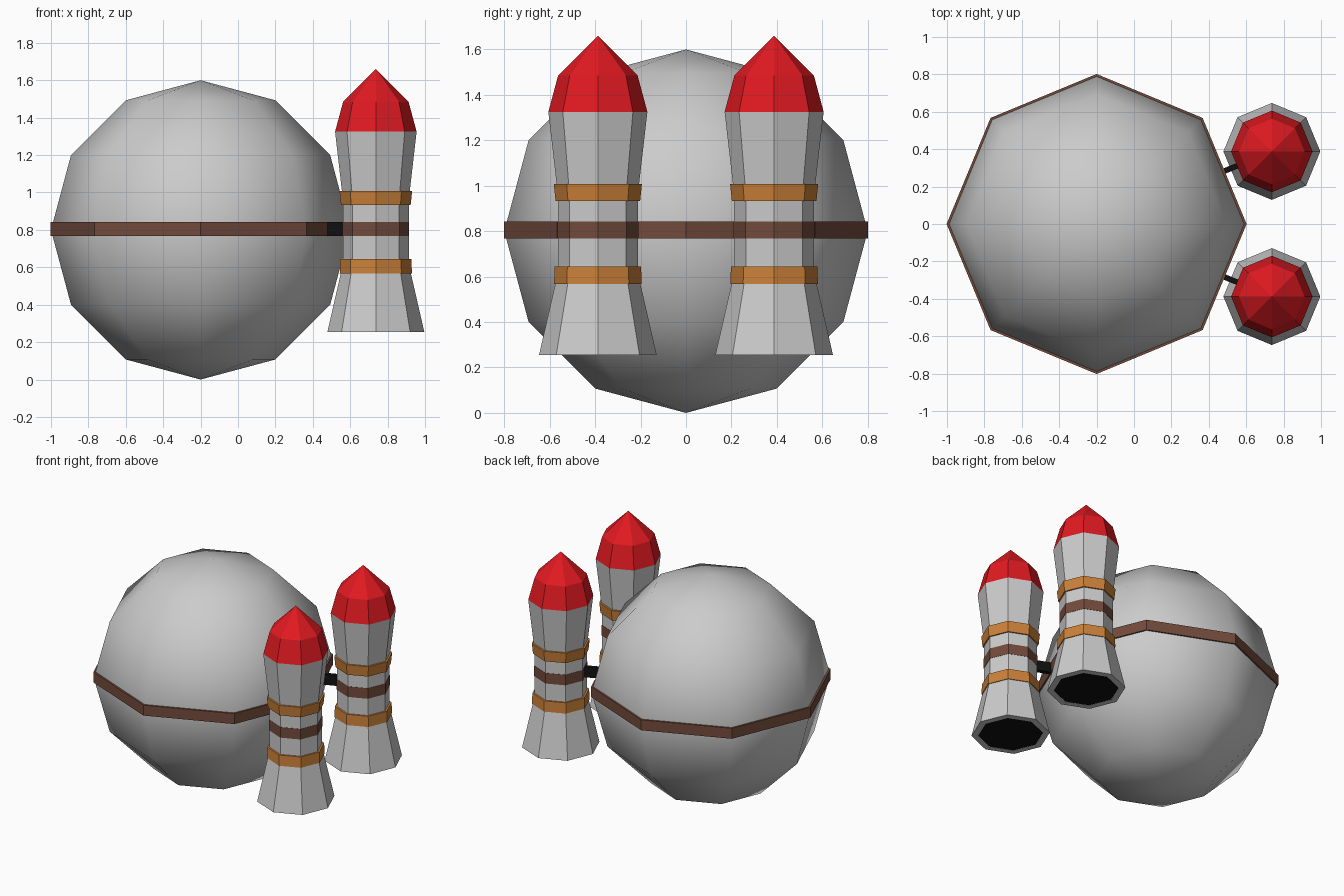
import bpy, bmesh
from math import cos, sin, pi, atan2, hypot

if "Cube" in bpy.data.objects:
    bpy.data.objects.remove(bpy.data.objects["Cube"])

SIDES = 8


def material(name, rgb):
    m = bpy.data.materials.new(name)
    m.diffuse_color = (*rgb, 1)
    m.use_nodes = True
    m.node_tree.nodes["Principled BSDF"].inputs["Base Color"].default_value = m.diffuse_color
    return m


RED = material("red", (0.75, 0.01, 0.015))
ORANGE = material("orange", (0.6, 0.22, 0.04))
BROWN = material("brown", (0.17, 0.07, 0.045))
BLACK = material("black", (0.005, 0.005, 0.005))


def finish(name, bm, mat=None):
    bmesh.ops.recalc_face_normals(bm, faces=bm.faces)
    mesh = bpy.data.meshes.new(name)
    bm.to_mesh(mesh)
    bm.free()
    ob = bpy.data.objects.new(name, mesh)
    bpy.context.collection.objects.link(ob)
    if mat:
        mesh.materials.append(mat)
    return ob


def lathe(name, profile, cx, cy, mat=None, closed=False):
    """Revolve (radius, z) points into an eight-sided shell."""
    bm = bmesh.new()
    rings = []
    for r, z in profile:
        if r == 0:
            rings.append([bm.verts.new((cx, cy, z))] * SIDES)
        else:
            rings.append([bm.verts.new((cx + r * cos(2 * pi * i / SIDES),
                                        cy + r * sin(2 * pi * i / SIDES), z))
                          for i in range(SIDES)])
    pairs = list(zip(rings, rings[1:]))
    if closed:
        pairs.append((rings[-1], rings[0]))
    for a, b in pairs:
        for i in range(SIDES):
            j = (i + 1) % SIDES
            bm.faces.new(list(dict.fromkeys((a[i], a[j], b[j], b[i]))))
    return finish(name, bm, mat)


def band(name, inner, low_r, high_r, z0, z1, cx, cy, mat):
    return lathe(name, [(inner, z0), (low_r, z0), (high_r, z1), (inner, z1)],
                 cx, cy, mat, closed=True)


# Round tank
TX = -0.2
bpy.ops.mesh.primitive_uv_sphere_add(segments=SIDES, ring_count=6, radius=0.8,
                                     location=(TX, 0, 0.8))
tank = bpy.context.object
tank.name = "round_tank"
bpy.ops.object.shade_smooth()

# Belt around the tank
band("tank_belt", 0.77, 0.802, 0.802, 0.767, 0.843, TX, 0, BROWN)

RX, RY = 0.737, 0.388
for side, label in ((-1, "front"), (1, "back")):
    y = side * RY
    # Rocket body with flared nozzle and rim
    lathe(label + "_rocket_body",
          [(0.215, 0.255), (0.259, 0.255), (0.18, 0.6), (0.176, 0.65),
           (0.176, 0.96), (0.218, 1.325)], RX, y)
    lathe(label + "_nozzle_opening", [(0, 0.256), (0.215, 0.256)], RX, y, BLACK)
    # Nose cone
    lathe(label + "_nose_cone", [(0.218, 1.325), (0.175, 1.485), (0, 1.66)],
          RX, y, RED)
    # Straps
    band(label + "_lower_strap", 0.17, 0.193, 0.19, 0.568, 0.645, RX, y, ORANGE)
    band(label + "_upper_strap", 0.17, 0.186, 0.194, 0.932, 1.008, RX, y, ORANGE)
    band(label + "_middle_strap", 0.17, 0.178, 0.178, 0.767, 0.843, RX, y, BROWN)
    # Strut from the tank face to the rocket
    angle = atan2(y, RX - TX)
    length = hypot(RX - TX, y)
    mid = (0.72 + length - 0.15) / 2
    bpy.ops.mesh.primitive_cube_add(
        size=1, location=(TX + mid * cos(angle), mid * sin(angle), 0.805),
        rotation=(0, 0, angle))
    strut = bpy.context.object
    strut.name = label + "_strut"
    strut.scale = (length - 0.15 - 0.72, 0.03, 0.074)
    strut.data.materials.append(BLACK)
